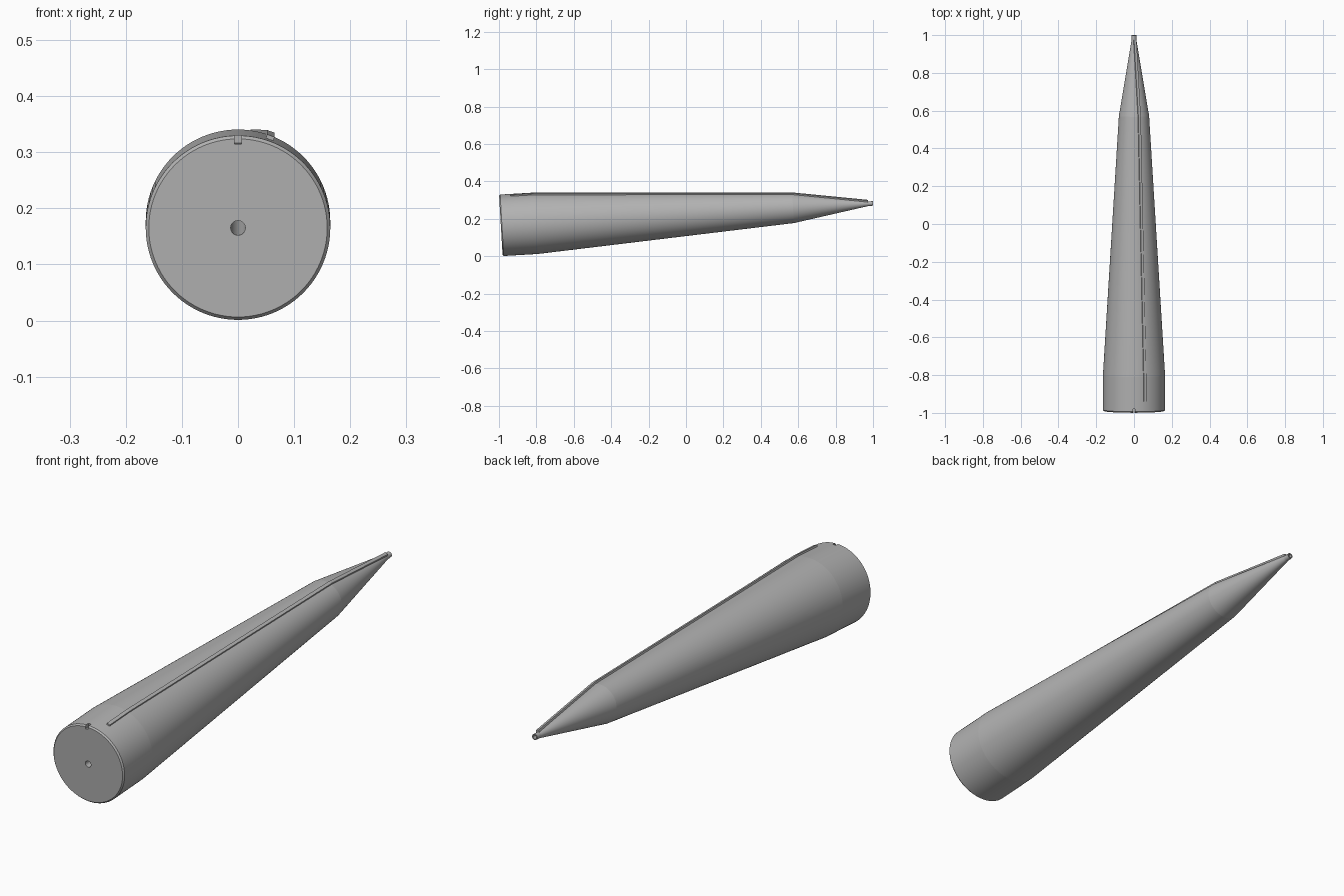
import bpy, bmesh, math
from mathutils import Matrix, Vector

cube = bpy.data.objects.get("Cube")
if cube:
    bpy.data.objects.remove(cube, do_unlink=True)

TILT = math.atan(0.0588)
PLACE = Matrix.Translation((0, -0.99, 0.165)) @ Matrix.Rotation(TILT, 4, 'X')
LENGTH = 1.993
SEGMENTS = 96

grey = bpy.data.materials.new("plain grey")
grey.use_nodes = True
grey.diffuse_color = (0.45, 0.45, 0.45, 1)
grey.node_tree.nodes["Principled BSDF"].inputs["Base Color"].default_value = (0.45, 0.45, 0.45, 1)


def finish(name, bm):
    """Turn a bmesh built along the local y axis into a tilted object."""
    bmesh.ops.recalc_face_normals(bm, faces=bm.faces)
    bm.transform(PLACE)
    mesh = bpy.data.meshes.new(name)
    bm.to_mesh(mesh)
    bm.free()
    mesh.materials.append(grey)
    obj = bpy.data.objects.new(name, mesh)
    bpy.context.scene.collection.objects.link(obj)
    return obj


def bridge(bm, a, b):
    n = len(a)
    return [bm.faces.new((a[i], a[(i + 1) % n], b[(i + 1) % n], b[i])) for i in range(n)]


# Tapered body with a narrow bore: (distance along axis, radius)
outer = [(0, 0.159), (0.006, 0.1645), (0.19, 0.1645), (1.565, 0.08),
         (1.968, 0.0125), (LENGTH, 0.012)]
bore = [(LENGTH, 0.008), (1.9, 0.008), (1.85, 0.013), (0, 0.013)]

bm = bmesh.new()
rings = []
for s, r in outer + bore:
    rings.append([bm.verts.new((r * math.sin(t), s, r * math.cos(t)))
                  for t in (2 * math.pi * i / SEGMENTS for i in range(SEGMENTS))])
for a, b in zip(rings, rings[1:] + rings[:1]):
    for f in bridge(bm, a, b):
        f.smooth = True
# Every profile corner stays crisp
for ring in rings:
    for i, v in enumerate(ring):
        bm.edges.get((v, ring[(i + 1) % SEGMENTS])).smooth = False
body = finish("tapered_body", bm)

# Alignment notch at the top of the front face
bm = bmesh.new()
bmesh.ops.create_cube(bm, size=1, matrix=Matrix.Translation((0, 0, 0.165))
                      @ Matrix.Diagonal((0.013, 0.04, 0.03, 1)))
cutter = finish("notch_cutter", bm)
cutter.hide_render = True
cutter.hide_viewport = True
cut = body.modifiers.new("notch", 'BOOLEAN')
cut.operation = 'DIFFERENCE'
cut.solver = 'EXACT'
cut.object = cutter


# Raised rib following the outer profile along the upper left side
def radius_at(s):
    for (s0, r0), (s1, r1) in zip(outer, outer[1:]):
        if s0 <= s <= s1:
            return r0 + (r1 - r0) * (s - s0) / (s1 - s0)


ANGLE = math.radians(20)
radial = Vector((math.sin(ANGLE), 0, math.cos(ANGLE)))
side = Vector((math.cos(ANGLE), 0, -math.sin(ANGLE)))
bm = bmesh.new()
sections = []
for s in (0.06, 0.19, 1.565, 1.968):
    r = radius_at(s)
    sections.append([bm.verts.new(Vector((0, s, 0)) + radial * (r + h) + side * w)
                     for w, h in ((-0.007, -0.004), (-0.007, 0.007),
                                  (0.007, 0.007), (0.007, -0.004))])
for a, b in zip(sections, sections[1:]):
    bridge(bm, a, b)
bm.faces.new(sections[0])
bm.faces.new(sections[-1])
finish("raised_rib", bm)
